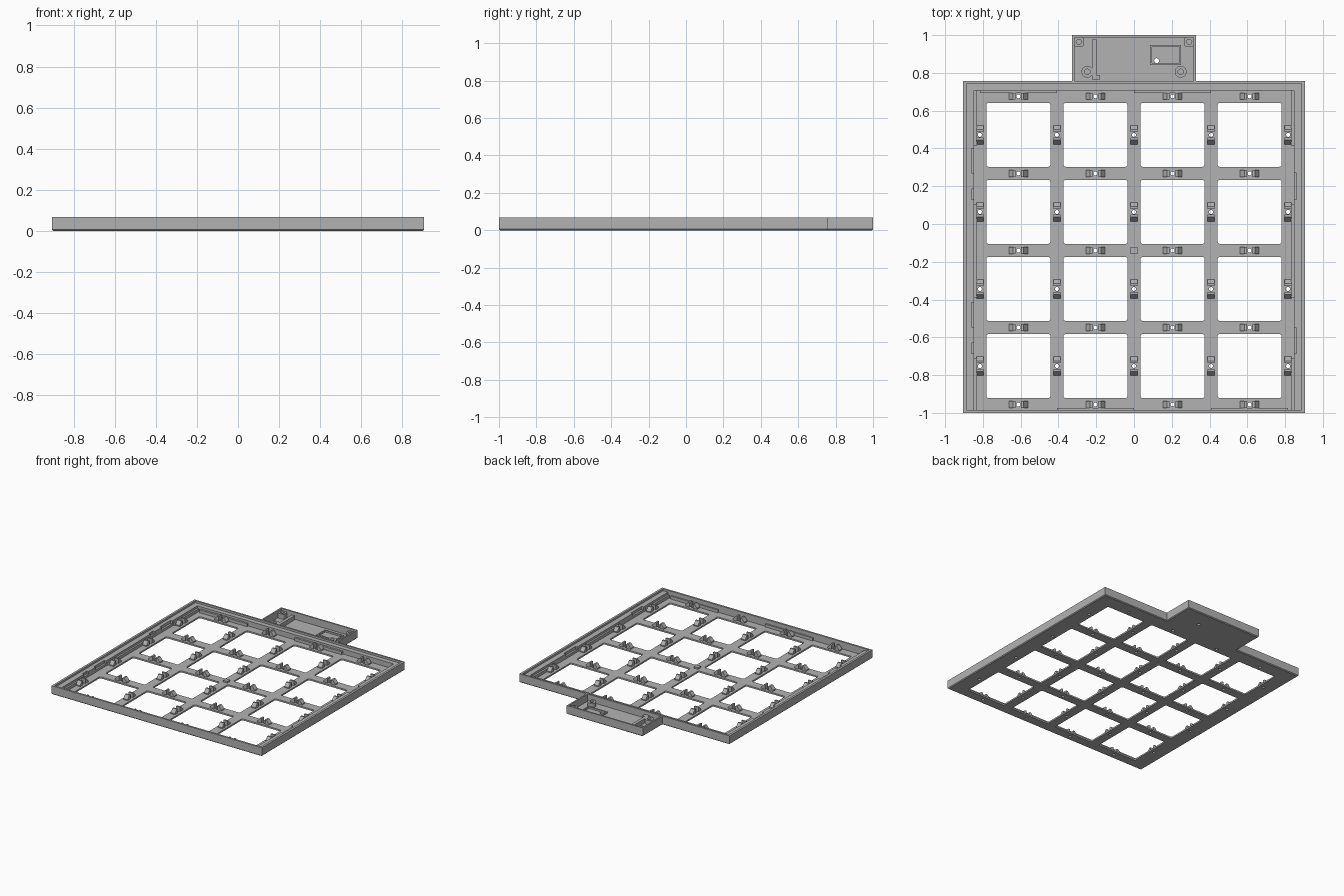
import bpy, bmesh
from mathutils import Matrix, Vector

if "Cube" in bpy.data.objects:
    bpy.data.objects.remove(bpy.data.objects["Cube"], do_unlink=True)

H, FLOOR, LEDGE = 0.067, 0.012, 0.052
PITCH, MID_Y = 0.408, -0.14
CELLS = [(i - 1.5) * PITCH for i in range(4)]
LINES = [(i - 2) * PITCH for i in range(5)]

grey = bpy.data.materials.new("plain grey")
grey.use_nodes = True
grey.diffuse_color = (0.45, 0.45, 0.45, 1)
grey.node_tree.nodes["Principled BSDF"].inputs["Base Color"].default_value = grey.diffuse_color


def finish(name, bm):
    bmesh.ops.recalc_face_normals(bm, faces=bm.faces[:])
    mesh = bpy.data.meshes.new(name)
    bm.to_mesh(mesh)
    bm.free()
    mesh.materials.append(grey)
    obj = bpy.data.objects.new(name, mesh)
    bpy.context.collection.objects.link(obj)
    return obj


def box(bm, x0, x1, y0, y1, z0, z1, corner=0):
    """Axis-aligned box, optionally with rounded upright edges."""
    size = Matrix.Diagonal((x1 - x0, y1 - y0, z1 - z0, 1))
    place = Matrix.Translation(((x0 + x1) / 2, (y0 + y1) / 2, (z0 + z1) / 2))
    verts = bmesh.ops.create_cube(bm, size=1, matrix=place @ size)["verts"]
    if corner:
        edges = {e for v in verts for e in v.link_edges
                 if abs(e.verts[0].co.z - e.verts[1].co.z) > 1e-4}
        bmesh.ops.bevel(bm, geom=list(edges), offset=corner, segments=3,
                        profile=0.5, affect='EDGES')


def cylinder(bm, x, y, radius, z0, z1, sides=16):
    bmesh.ops.create_cone(bm, cap_ends=True, segments=sides, radius1=radius, radius2=radius,
                          depth=z1 - z0, matrix=Matrix.Translation((x, y, (z0 + z1) / 2)))


def cut(target, name, bm):
    cutter = finish(name, bm)
    cutter.hide_render = True
    mod = target.modifiers.new(name, 'BOOLEAN')
    mod.operation, mod.solver, mod.object = 'DIFFERENCE', 'EXACT', cutter
    bpy.context.view_layer.update()
    mesh = bpy.data.meshes.new_from_object(target.evaluated_get(bpy.context.evaluated_depsgraph_get()))
    target.modifiers.clear()
    target.data = mesh
    bpy.data.objects.remove(cutter, do_unlink=True)


# Clip positions: across the horizontal bars, and along the vertical bars
clips = [(x, y + MID_Y, True) for x in CELLS for y in LINES]
clips += [(x, y + MID_Y, False) for x in LINES for y in CELLS]

# Solid body: square frame with rear box, chamfered underneath
half = [(0.905, -1), (0.905, 0.757), (0.328, 0.757), (0.328, 1)]
outline = half + [(-x, y) for x, y in reversed(half)]
bm = bmesh.new()
base = bm.faces.new([bm.verts.new((x, y, 0)) for x, y in outline])
grown = bmesh.ops.extrude_face_region(bm, geom=[base])["geom"]
bmesh.ops.translate(bm, vec=Vector((0, 0, H)),
                    verts=[v for v in grown if isinstance(v, bmesh.types.BMVert)])
rim = [e for e in bm.edges if all(v.co.z < 1e-4 for v in e.verts)]
bmesh.ops.bevel(bm, geom=rim, offset=0.006, segments=1, affect='EDGES')
frame = finish("tray_frame", bm)

# Lid ledge and rear box hollow
bm = bmesh.new()
box(bm, -0.888, 0.888, -0.985, 0.744, LEDGE, H + 0.1)
box(bm, -0.316, 0.316, 0.758, 0.988, FLOOR, H + 0.1)
cut(frame, "ledge_cutter", bm)

# Main cavity
bm = bmesh.new()
box(bm, -0.846, 0.846, -0.985, 0.708, FLOOR, H + 0.1)
cut(frame, "cavity_cutter", bm)

# Windows, clip holes and slots in the side ledges
bm = bmesh.new()
for x in CELLS:
    for cy in CELLS:
        y = cy + MID_Y
        box(bm, x - 0.169, x + 0.169, y - 0.169, y + 0.169, -0.1, 0.1, corner=0.01)
for x, y, _ in clips:
    cylinder(bm, x, y, 0.011, -0.1, 0.1, 12)
cylinder(bm, 0.12, 0.865, 0.013, -0.1, 0.1)
for side, y0, y1 in [(-1, 0.27, 0.40), (-1, 0.13, 0.185), (-1, -0.545, -0.415),
                     (-1, -0.685, -0.63), (1, 0.13, 0.27), (1, -0.685, -0.55)]:
    mid = side * 0.852
    box(bm, mid - 0.009, mid + 0.009, y0, y1, 0.03, 0.1)
cut(frame, "opening_cutter", bm)

# Clips: a pair of sloped prongs around each hole
bm = bmesh.new()
profile = [(0.015, FLOOR - 0.002), (0.05, FLOOR - 0.002), (0.05, 0.02),
           (0.028, 0.046), (0.015, 0.046)]
for x, y, across in clips:
    for sign in (-1, 1):
        rings = []
        for w in (-0.018, 0.018):
            rings.append([bm.verts.new((x + sign * d, y + w, z) if across
                                       else (x + w, y + sign * d, z)) for d, z in profile])
        n = len(profile)
        bm.faces.new(rings[0])
        bm.faces.new(rings[1][::-1])
        for i in range(n):
            j = (i + 1) % n
            bm.faces.new((rings[0][i], rings[1][i], rings[1][j], rings[0][j]))
finish("clip_prongs", bm)

# Centre pad
bm = bmesh.new()
box(bm, -0.018, 0.018, MID_Y - 0.018, MID_Y + 0.018, FLOOR - 0.002, 0.025)
finish("centre_pad", bm)

# Low inner strips along the walls
bm = bmesh.new()
for side in (-1, 1):
    a, b = sorted((side * 0.832, side * 0.848))
    for y0, y1 in [(0.415, 0.706), (-0.39, 0.105), (-0.984, -0.71)]:
        box(bm, a, b, y0, y1, FLOOR - 0.002, 0.035)
for i in (0, 2):
    x0, x1 = LINES[i], LINES[i + 1]
    box(bm, x0, x1, 0.693, 0.71, FLOOR - 0.002, 0.035)
    box(bm, x0 + PITCH, x1 + PITCH, -0.987, -0.974, FLOOR - 0.002, 0.035)
finish("wall_strips", bm)

# Rear box: corner posts and round screw posts with hollow centres
bm = bmesh.new()
for side in (-1, 1):
    a, b = sorted((side * 0.266, side * 0.318))
    box(bm, a, b, 0.938, 0.99, FLOOR - 0.002, 0.05, corner=0.012)
    cylinder(bm, side * 0.247, 0.806, 0.031, FLOOR - 0.002, 0.045, 24)
posts = finish("screw_posts", bm)
bm = bmesh.new()
for side in (-1, 1):
    cylinder(bm, side * 0.292, 0.964, 0.014, 0.02, 0.1)
    cylinder(bm, side * 0.247, 0.806, 0.014, 0.02, 0.1)
cut(posts, "post_hole_cutter", bm)

# Rear box: divider rib with a foot
bm = bmesh.new()
box(bm, -0.222, -0.198, 0.775, 0.978, FLOOR - 0.002, 0.045)
box(bm, -0.222, -0.18, 0.765, 0.79, FLOOR - 0.002, 0.045)
finish("divider_rib", bm)

# Rear box: low rectangular holder
bm = bmesh.new()
for x0, x1, y0, y1 in [(0.085, 0.095, 0.843, 0.947), (0.24, 0.25, 0.843, 0.947),
                       (0.095, 0.24, 0.843, 0.853), (0.095, 0.24, 0.937, 0.947)]:
    box(bm, x0, x1, y0, y1, FLOOR - 0.002, 0.025)
finish("switch_holder", bm)

# Crisp edges with smooth rounds
for obj in bpy.context.scene.objects:
    obj.select_set(obj.type == 'MESH')
bpy.context.view_layer.objects.active = frame
bpy.ops.object.shade_smooth_by_angle(angle=0.5)
